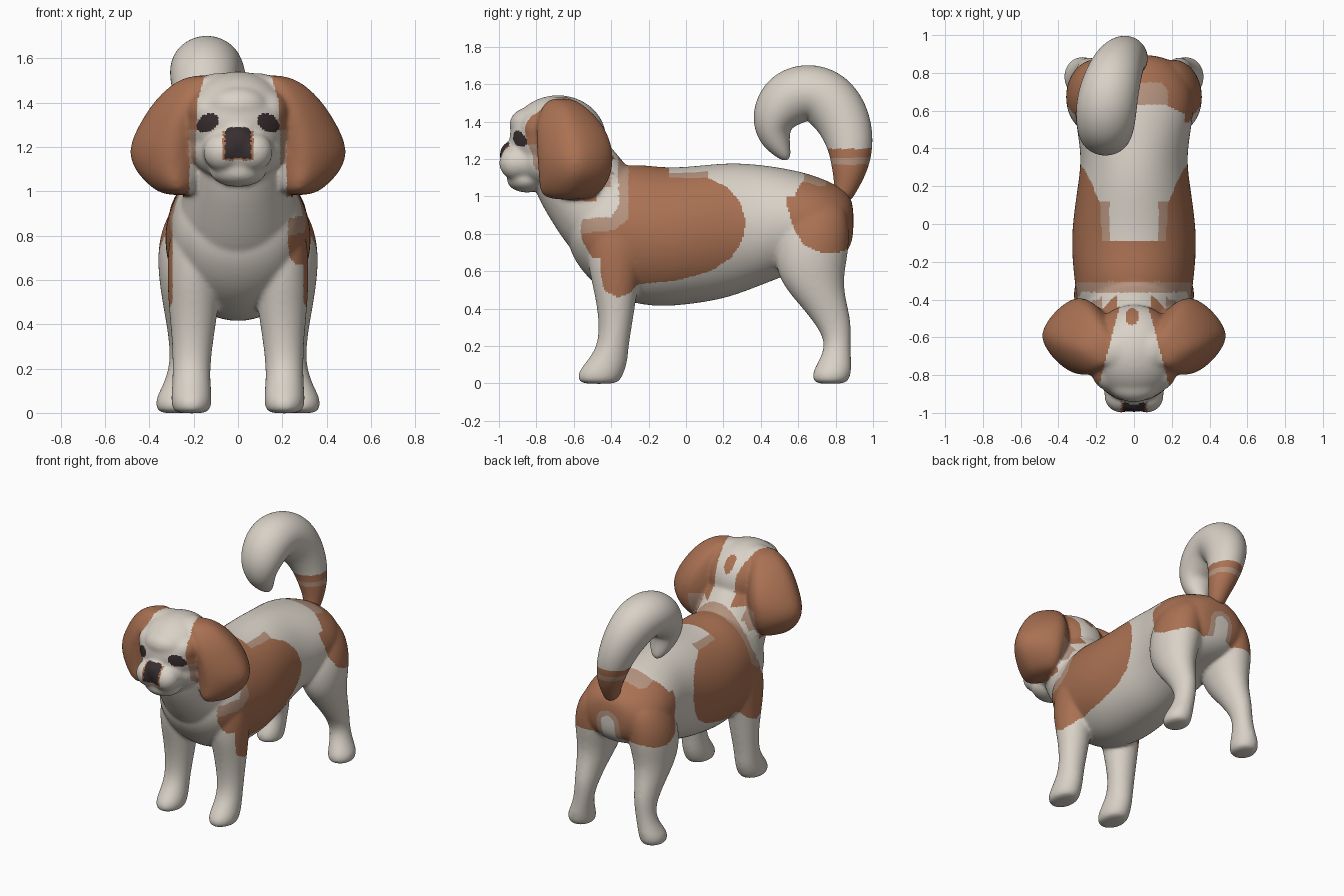
import bpy, bmesh, math
from mathutils import Vector, Matrix

cube = bpy.data.objects.get("Cube")
if cube:
    bpy.data.objects.remove(cube, do_unlink=True)


def material(name, rgb):
    m = bpy.data.materials.new(name)
    m.use_nodes = True
    color = (*rgb, 1)
    m.diffuse_color = color
    for node in m.node_tree.nodes:
        if node.type == 'BSDF_PRINCIPLED':
            node.inputs["Base Color"].default_value = color
            node.inputs["Roughness"].default_value = 0.8
    return m


PALETTE = [material("cream fur", (0.69, 0.64, 0.57)),
           material("chestnut fur", (0.40, 0.165, 0.085)),
           material("pale chestnut fur", (0.46, 0.29, 0.21)),
           material("dark nose and eyes", (0.04, 0.028, 0.03))]
CREAM, BROWN, PALE, DARK = range(4)
X, Y, Z = Vector((1, 0, 0)), Vector((0, 1, 0)), Vector((0, 0, 1))
SIDES = 16


def tube(bm, points, across=None, side=1, sharp=1):
    """Loft ellipses (x, y, z, half width, half depth); without across they follow the path.
    A sharp value above 1 turns the ellipses towards diamonds."""
    rings = []
    centres = [Vector((p[0] * side, p[1], p[2])) for p in points]
    for i, p in enumerate(points):
        d = across
        if d is None:
            t = centres[min(i + 1, len(points) - 1)] - centres[max(i - 1, 0)]
            d = t.cross(X).normalized()
        ring = []
        for k in range(SIDES):
            a = math.tau * k / SIDES
            c, s = (math.copysign(abs(v) ** sharp, v) for v in (math.cos(a), math.sin(a)))
            ring.append(bm.verts.new(centres[i] + (X * c * p[3] + d * s * p[4]) * 1.025))
        rings.append(ring)
    for r, s in zip(rings, rings[1:]):
        for k in range(SIDES):
            j = (k + 1) % SIDES
            bm.faces.new((r[k], r[j], s[j], s[k]))
    bm.faces.new(rings[0])
    bm.faces.new(rings[-1])


def ball(bm, centre, radii):
    m = Matrix.Translation(centre) @ Matrix.Diagonal((*radii, 1))
    bmesh.ops.create_uvsphere(bm, u_segments=24, v_segments=16, radius=1, matrix=m)


def finish(name, bm, rule, levels=2, voxel=0):
    """Apply the smoothing modifiers, then colour each face by the rule."""
    bmesh.ops.recalc_face_normals(bm, faces=bm.faces)
    me = bpy.data.meshes.new(name)
    bm.to_mesh(me)
    bm.free()
    ob = bpy.data.objects.new(name, me)
    bpy.context.scene.collection.objects.link(ob)
    sub = ob.modifiers.new("round", 'SUBSURF')
    sub.levels = sub.render_levels = levels
    if voxel:
        rm = ob.modifiers.new("merge", 'REMESH')
        rm.mode = 'VOXEL'
        rm.voxel_size = voxel
        sm = ob.modifiers.new("blend", 'SMOOTH')
        sm.factor = 0.5
        sm.iterations = 20
    bpy.context.view_layer.update()
    dg = bpy.context.evaluated_depsgraph_get()
    baked = bpy.data.meshes.new_from_object(ob.evaluated_get(dg))
    ob.modifiers.clear()
    ob.data = baked
    baked.materials.clear()
    for m in PALETTE:
        baked.materials.append(m)
    for f in baked.polygons:
        f.use_smooth = True
        f.material_index = rule(*f.center)


def inside(poly, y, z):
    hit = False
    for (y1, z1), (y2, z2) in zip(poly, poly[1:] + poly[:1]):
        if (z1 > z) != (z2 > z) and y < (y2 - y1) * (z - z1) / (z2 - z1) + y1:
            hit = not hit
    return hit


# Side outlines (y, z) of the coat patches
SADDLE = [(-.3, 1.4), (-.07, 1.4), (-.09, 1.1), (.12, 1.1), (.22, 1.05), (.29, .97), (.32, .86),
          (.3, .76), (.24, .67), (.13, .6), (-.05, .55), (-.26, .53), (-.3, .48), (-.37, .46),
          (-.44, .5), (-.48, .64), (-.58, .8), (-.38, .82), (-.31, .88)]
COLLAR = [(-.365, 1.4), (-.29, 1.4), (-.29, .85), (-.36, .8), (-.6, .8), (-.55, .88), (-.4, .89),
          (-.36, .95)]
RUMP = [(.55, 1.2), (.54, 1.07), (.54, .95), (.58, .82), (.63, .74), (.72, .7), (.82, .7),
        (.95, .76), (.95, 1.2)]


def head(x, y, z):
    w = abs(x)
    # nose with a thin rim, and eyes
    if y < -.92 and w < .058 and 1.15 < z < 1.29 and w + z < 1.33:
        return DARK
    if y < -.92 and w < .068 and 1.14 < z < 1.27:
        return BROWN
    if y < -.82 and math.hypot((w - .137) / .049, (z - 1.308 + .25 * (w - .137)) / .042) < 1:
        return DARK
    # crown spot, temples and ears
    if y < -.86:
        return CREAM
    if z > 1.2 and math.hypot(x + .01, (y + .49) * .8) < .036:
        return BROWN
    if z > 1.28:
        return BROWN if w > .08 - .26 * (y + .45) else CREAM
    if y > -.4 and z < 1.12:
        return CREAM
    if y > -.48 and w < .265:
        if z > 1.2:
            return BROWN if w > .09 else CREAM
        return PALE if z > 1.05 and w > .17 else CREAM
    if w > .22:
        return BROWN
    return PALE if w > .19 and z > 1.12 else CREAM


def coat(x, y, z):
    w = abs(x)
    if y < -.365 and z > .975:
        return head(x, y, z)
    # saddle and collar, narrower on the chest
    edge = .22
    if y < -.38:
        edge = .225 if x > 0 and z > .67 else .295
    if w > edge or z > 1:
        if inside(SADDLE, y, z):
            return BROWN
        if inside(COLLAR, y, z):
            return PALE
    if -.1 < y < .12 and 1.09 < z < 1.135 and w > .13:
        return PALE
    # rump, with a pale-edged notch under the tail
    if inside(RUMP, y, z):
        if z > 1 and y < min(.63, .54 + .5 * max(0, .35 - w)):
            return CREAM
        if w < .18 and y < .75 and z > 1.055:
            return PALE
        notch = math.hypot(w, max(0, z - .82))
        if notch < .055:
            return CREAM
        return PALE if notch < .092 else BROWN
    return CREAM


# Torso: y, underside, topline, half width
torso = [(-.635, .74, .92, .11), (-.575, .62, 1.03, .235), (-.46, .5, 1.12, .295),
         (-.3, .43, 1.18, .315), (-.15, .41, 1.155, .33), (0, .42, 1.155, .327),
         (.2, .45, 1.18, .297), (.35, .505, 1.175, .277), (.5, .565, 1.155, .302),
         (.65, .62, 1.125, .322), (.78, .64, 1.075, .29), (.87, .7, 1.02, .2),
         (.897, .79, .95, .1)]
bm = bmesh.new()
tube(bm, [(0, y, (a + b) / 2, w, (b - a) / 2) for y, a, b, w in torso], Z)

# Neck
tube(bm, [(0, -.69, 1.31, .2, .18), (0, -.615, 1.16, .205, .238), (0, -.51, 1.0, .24, .25),
          (0, -.38, .84, .285, .27), (0, -.25, .7, .2, .2)])

# Skull, brow, cheeks, muzzle, chin and nose
ball(bm, (0, -.685, 1.31), (.25, .262, .232))
ball(bm, (0, -.84, 1.385), (.14, .105, .09))
ball(bm, (0, -.75, 1.19), (.215, .17, .15))
ball(bm, (0, -.86, 1.185), (.165, .125, .12))
ball(bm, (0, -.85, 1.09), (.13, .11, .07))
ball(bm, (0, -.928, 1.22), (.085, .07, .078))

# Legs: x, y, z, half width, half depth
fore = [(.17, -.33, .95, .08, .12), (.195, -.36, .8, .12, .17), (.2, -.38, .62, .12, .145),
        (.2, -.375, .48, .113, .112), (.205, -.375, .32, .092, .088), (.21, -.39, .2, .084, .083),
        (.21, -.42, .12, .087, .108), (.21, -.455, .06, .093, .125),
        (.21, -.465, .015, .086, .113), (.21, -.465, -.003, .064, .088)]
hind = [(.15, .7, 1, .1, .14), (.2, .69, .85, .145, .185), (.212, .67, .7, .154, .2),
        (.225, .665, .55, .125, .17), (.233, .735, .42, .093, .127), (.235, .787, .32, .076, .097),
        (.243, .815, .22, .064, .066), (.263, .8, .13, .072, .083), (.285, .78, .06, .09, .106),
        (.285, .774, .015, .084, .096), (.285, .774, -.003, .062, .073)]
# Drooping ears, pointed outwards
ear = [(.15, -.67, 1.525, .06, .06), (.185, -.655, 1.49, .11, .11), (.23, -.63, 1.41, .15, .17),
       (.27, -.6, 1.3, .18, .202), (.295, -.59, 1.19, .205, .205), (.295, -.595, 1.1, .178, .192),
       (.28, -.615, 1.03, .128, .17), (.265, -.63, .98, .075, .12)]
for side in (1, -1):
    tube(bm, fore, Y, side)
    tube(bm, hind, Y, side)
    tube(bm, ear, Y, side, 1.32)
    # jowls, temples and crown
    ball(bm, (.068 * side, -.91, 1.178), (.09, .09, .09))
    ball(bm, (.13 * side, -.765, 1.36), (.1, .12, .1))
    ball(bm, (.09 * side, -.67, 1.42), (.115, .13, .115))
finish("body", bm, coat, 2, 0.0095)


# Curled tail with bands at its root
def tail_rule(x, y, z):
    if y < .7 or z > 1.255:
        return CREAM
    return PALE if 1.17 < z < 1.205 else BROWN


bm = bmesh.new()
tube(bm, [(0, .83, .98, .05, .05), (0, .855, 1.05, .062, .062), (-.015, .875, 1.14, .09, .095),
          (-.045, .885, 1.27, .115, .124), (-.09, .84, 1.425, .14, .152),
          (-.125, .745, 1.535, .158, .164), (-.145, .64, 1.563, .162, .16),
          (-.15, .535, 1.52, .157, .158),
          (-.152, .465, 1.42, .138, .125), (-.15, .465, 1.33, .105, .092),
          (-.145, .505, 1.255, .07, .057), (-.14, .545, 1.195, .025, .02)])
finish("tail", bm, tail_rule, 4)
